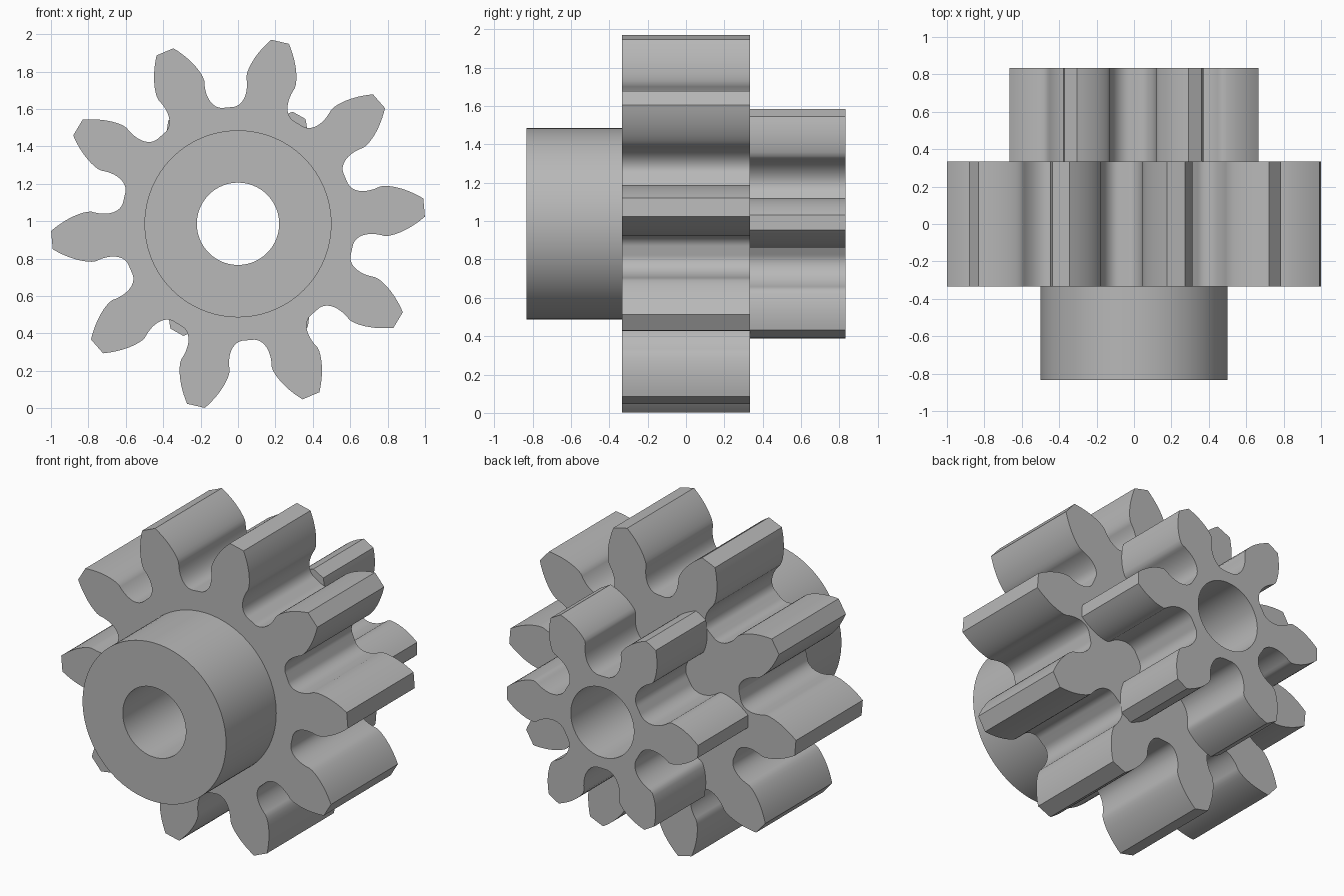
import bpy, bmesh, math
from mathutils import Vector

MODULE = 1 / 6        # both gears share one tooth size
PRESSURE = math.radians(20)
AXLE_Z = 0.986
BORE = 0.22

cube = bpy.data.objects.get("Cube")
if cube:
    bpy.data.objects.remove(cube)

grey = bpy.data.materials.new("plain grey")
grey.use_nodes = True
colour = (0.48, 0.48, 0.48, 1)
grey.diffuse_color = colour
grey.node_tree.nodes["Principled BSDF"].inputs["Base Color"].default_value = colour


def circle(radius, count=96):
    return [(radius, math.tau * i / count) for i in range(count)]


def half_tooth(teeth):
    """Root fillet then involute flank, as (radius, angle from tooth centre)."""
    pitch, base = teeth / 2, teeth / 2 * math.cos(PRESSURE)
    fillet = 0.2
    depth = 1.25 - fillet
    offset = math.pi / 4 - depth * math.tan(PRESSURE) - fillet / math.cos(PRESSURE)

    def involute(r):
        a = math.acos(min(1, base / r))
        inv = math.tan(PRESSURE) - PRESSURE
        return math.pi / 2 / teeth + inv - (math.tan(a) - a)

    points = []
    # Root curve swept by the rounded cutter tip
    for i in range(60):
        u = i * 0.1
        reach = math.hypot(u, depth)
        x = u + fillet * u / reach
        y = pitch - depth - fillet * depth / reach
        r = math.hypot(x, y)
        angle = math.pi / teeth - (math.atan2(x, y) - (u - offset) / pitch)
        if r > base and angle > involute(r):
            break
        points.append((r, angle))
    # Involute flank up to the tip
    start, tip = max(base, points[-1][0]), pitch + 1
    for i in range(1, 11):
        r = start + (tip - start) * i / 10
        points.append((r, involute(r)))
    return [(r * MODULE, a) for r, a in points]


def gear_outline(teeth, turn):
    side = half_tooth(teeth)
    tooth = [(r, -a) for r, a in side] + [(r, a) for r, a in reversed(side)]
    return [(r, a + math.radians(turn) + math.tau * k / teeth)
            for k in range(teeth) for r, a in tooth]


def bored_prism(name, outline, y0, y1):
    """Extrude a polar outline with a round bore along y."""
    bm = bmesh.new()
    for loop in (outline, circle(BORE)):
        verts = [bm.verts.new((r * math.cos(a), y0, AXLE_Z + r * math.sin(a)))
                 for r, a in loop]
        for i, v in enumerate(verts):
            bm.edges.new((v, verts[i - 1]))
    bmesh.ops.triangle_fill(bm, edges=bm.edges[:], use_beauty=True)
    made = bmesh.ops.extrude_face_region(bm, geom=bm.faces[:], use_keep_orig=True)
    top = [g for g in made["geom"] if isinstance(g, bmesh.types.BMVert)]
    bmesh.ops.translate(bm, verts=top, vec=Vector((0, y1 - y0, 0)))
    bmesh.ops.recalc_face_normals(bm, faces=bm.faces[:])
    mesh = bpy.data.meshes.new(name)
    bm.to_mesh(mesh)
    bm.free()
    mesh.materials.append(grey)
    obj = bpy.data.objects.new(name, mesh)
    bpy.context.collection.objects.link(obj)
    bpy.ops.object.select_all(action="DESELECT")
    obj.select_set(True)
    bpy.context.view_layer.objects.active = obj
    bpy.ops.object.shade_smooth_by_angle(angle=math.radians(30))


# Three coaxial parts, front to back
bored_prism("hub", circle(0.5), -0.833, -0.333)
bored_prism("large_gear", gear_outline(10, 5), -0.333, 0.333)
bored_prism("small_gear", gear_outline(6, 0.6), 0.333, 0.833)
